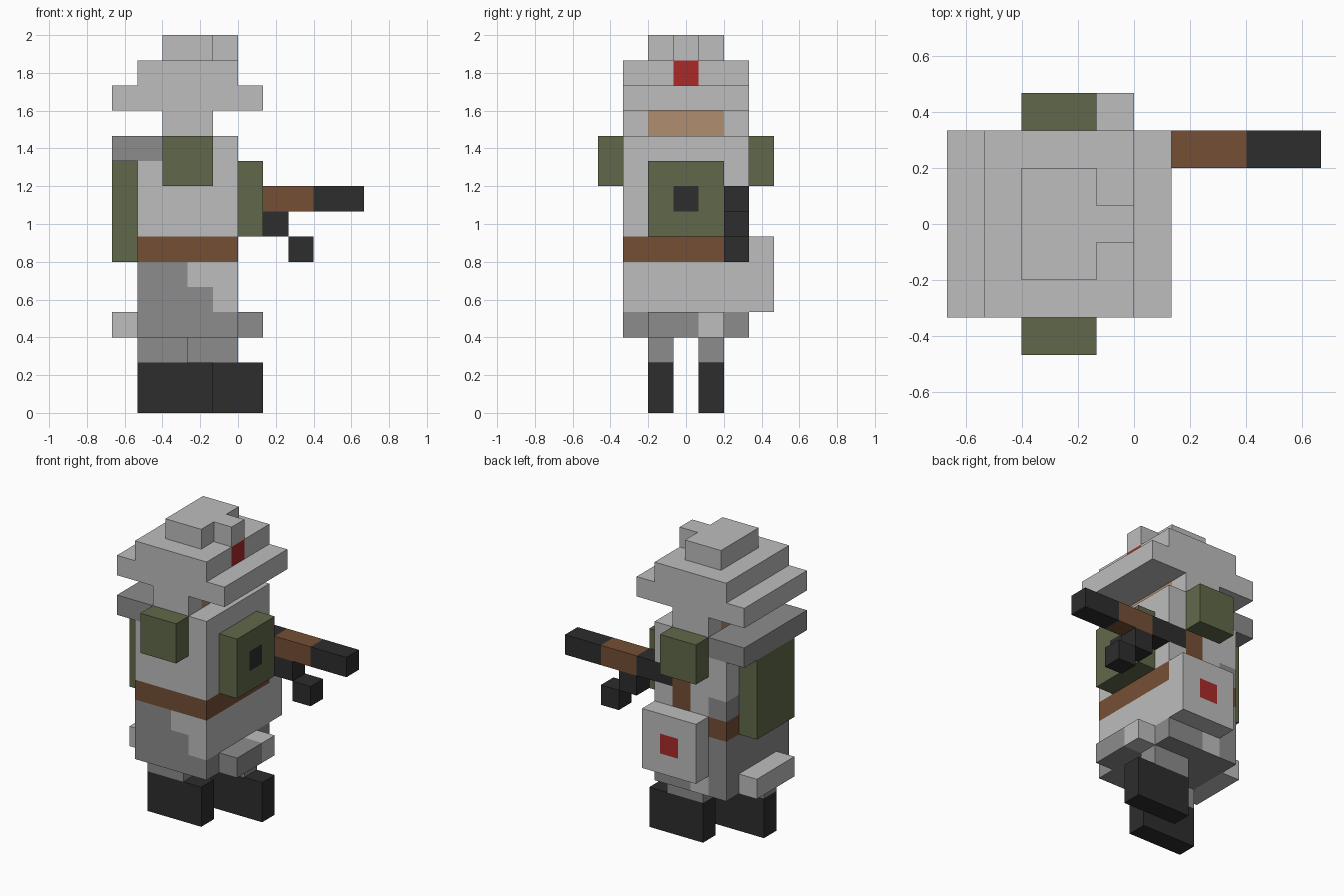
import bpy, bmesh
from mathutils import Vector

cube = bpy.data.objects.get("Cube")
if cube:
    bpy.data.objects.remove(cube, do_unlink=True)

U = 2 / 15      # one block unit
EPS = 1e-4


def material(name, rgb):
    """Flat material from 0-255 sRGB."""
    lin = [((c / 255 + 0.055) / 1.055) ** 2.4 for c in rgb]
    m = bpy.data.materials.new(name)
    m.use_nodes = True
    m.diffuse_color = (*lin, 1)
    bsdf = next(n for n in m.node_tree.nodes if n.type == 'BSDF_PRINCIPLED')
    bsdf.inputs["Base Color"].default_value = (*lin, 1)
    bsdf.inputs["Roughness"].default_value = 0.9
    return m


LIGHT = material("light grey", (189, 189, 189))
DARK = material("mid grey", (140, 140, 140))
GREEN = material("olive green", (97, 105, 74))
BROWN = material("leather brown", (117, 79, 53))
BLACK = material("near black", (45, 45, 45))
RED = material("red", (170, 42, 42))
SKIN = material("skin", (176, 142, 112))


def block(name, lo, hi, mat, paint=()):
    """Box from lo to hi in block units; paint = (lo, hi, material) zones cut into its faces."""
    bm = bmesh.new()
    bmesh.ops.create_cube(bm, size=1)
    lo, hi = Vector(lo), Vector(hi)
    for v in bm.verts:
        v.co = Vector([lo[i] + (v.co[i] + 0.5) * (hi[i] - lo[i]) for i in range(3)])
    mats = [mat]
    # cut the faces along the edges of each zone
    for a, b, m in paint:
        if m not in mats:
            mats.append(m)
        for i in range(3):
            for c in {a[i], b[i]}:
                if lo[i] + EPS < c < hi[i] - EPS:
                    co, no = Vector((0, 0, 0)), Vector((0, 0, 0))
                    co[i], no[i] = c, 1
                    bmesh.ops.bisect_plane(bm, geom=bm.verts[:] + bm.edges[:] + bm.faces[:],
                                           plane_co=co, plane_no=no)
    # colour the faces lying inside a zone
    for f in bm.faces:
        p = f.calc_center_median()
        for a, b, m in paint:
            if all(a[i] - EPS <= p[i] <= b[i] + EPS for i in range(3)):
                f.material_index = mats.index(m)
    bmesh.ops.scale(bm, vec=(U, U, U), verts=bm.verts)
    bmesh.ops.recalc_face_normals(bm, faces=bm.faces)
    me = bpy.data.meshes.new(name)
    bm.to_mesh(me)
    bm.free()
    for m in mats:
        me.materials.append(m)
    ob = bpy.data.objects.new(name, me)
    bpy.context.scene.collection.objects.link(ob)
    return ob


# Legs and boots, one a stride ahead of the other
for side, y, x in (("right", -1.5, -4), ("left", 0.5, -2)):
    block(side + "_boot", (x, y, 0), (x + 3, y + 1, 2), BLACK)
    block(side + "_leg", (x, y, 2), (x + 2, y + 1, 3), DARK)

# Coat skirt with light camouflage patches
block("coat_skirt", (-4, -2.5, 3), (0, 2.5, 6), DARK, [
    ((0, -2.5, 4), (0, 2.5, 6), LIGHT),
    ((-2, -2.5, 5), (0, -2.5, 6), LIGHT),
    ((-1, -2.5, 4), (0, -2.5, 5), LIGHT),
    ((-3, 2.5, 4), (0, 2.5, 6), LIGHT),
    ((-3, 2.5, 3), (-2, 2.5, 4), LIGHT),
])
block("front_hem", (0, -1.5, 3), (1, 1.5, 4), DARK, [((0, 0.5, 3), (1, 1.5, 4), LIGHT)])
block("rear_hem", (-5, -1.5, 3), (-4, 1.5, 4), LIGHT)

# Belt and torso, with the bag strap and the gun butt set in the left side
block("belt", (-4, -2.5, 6), (0, 2.5, 7), BROWN)
block("torso", (-4, -2.5, 7), (0, 2.5, 10), LIGHT, [
    ((-2, 2.5, 7), (-1, 2.5, 9), BROWN),
    ((-1, 2.5, 8), (0, 2.5, 9), BLACK),
    ((-4, 1.5, 7), (-3, 2.5, 8), DARK),
])
block("shoulders", (-3, -2.5, 10), (0, 2.5, 11), LIGHT)

# Carried gear
block("bedroll", (-5, -2.5, 10), (-3, 2.5, 11), DARK)
block("backpack", (-5, -1.5, 6), (-4, 1.5, 10), GREEN)
block("chest_pouch", (0, -1.5, 7), (1, 1.5, 10), GREEN, [((1, -0.5, 8), (1, 0.5, 9), BLACK)])
block("side_bag", (-3, 2.5, 4), (0, 3.5, 7), LIGHT, [((-2, 3.5, 5), (-1, 3.5, 6), RED)])
for side, y in (("right", -3.5), ("left", 2.5)):
    block(side + "_arm", (-3, y, 9), (-1, y + 1, 11), GREEN)

# Gun
for part, x0, x1, z, mat in (("stock", 0, 1, 8, BLACK), ("handguard", 1, 3, 8, BROWN),
                             ("barrel", 3, 5, 8, BLACK), ("magazine_top", 1, 2, 7, BLACK),
                             ("magazine_tip", 2, 3, 6, BLACK)):
    block("gun_" + part, (x0, 1.5, z), (x1, 2.5, z + 1), mat)

# Head with ear flaps
block("head", (-3, -1.5, 11), (-1, 1.5, 12), SKIN)
for side, y in (("right", -2.5), ("left", 1.5)):
    block(side + "_ear_flap", (-3, y, 11), (-1, y + 1, 12), LIGHT)

# Hat
block("hat_brim", (-5, -2.5, 12), (1, 2.5, 13), LIGHT)
block("hat_band", (-4, -2.5, 13), (0, 2.5, 14), LIGHT, [((0, -0.5, 13), (0, 0.5, 14), RED)])
block("hat_crown", (-3, -1.5, 14), (-1, 1.5, 15), LIGHT)
block("hat_peak", (-1, -0.5, 14), (0, 0.5, 15), LIGHT)
